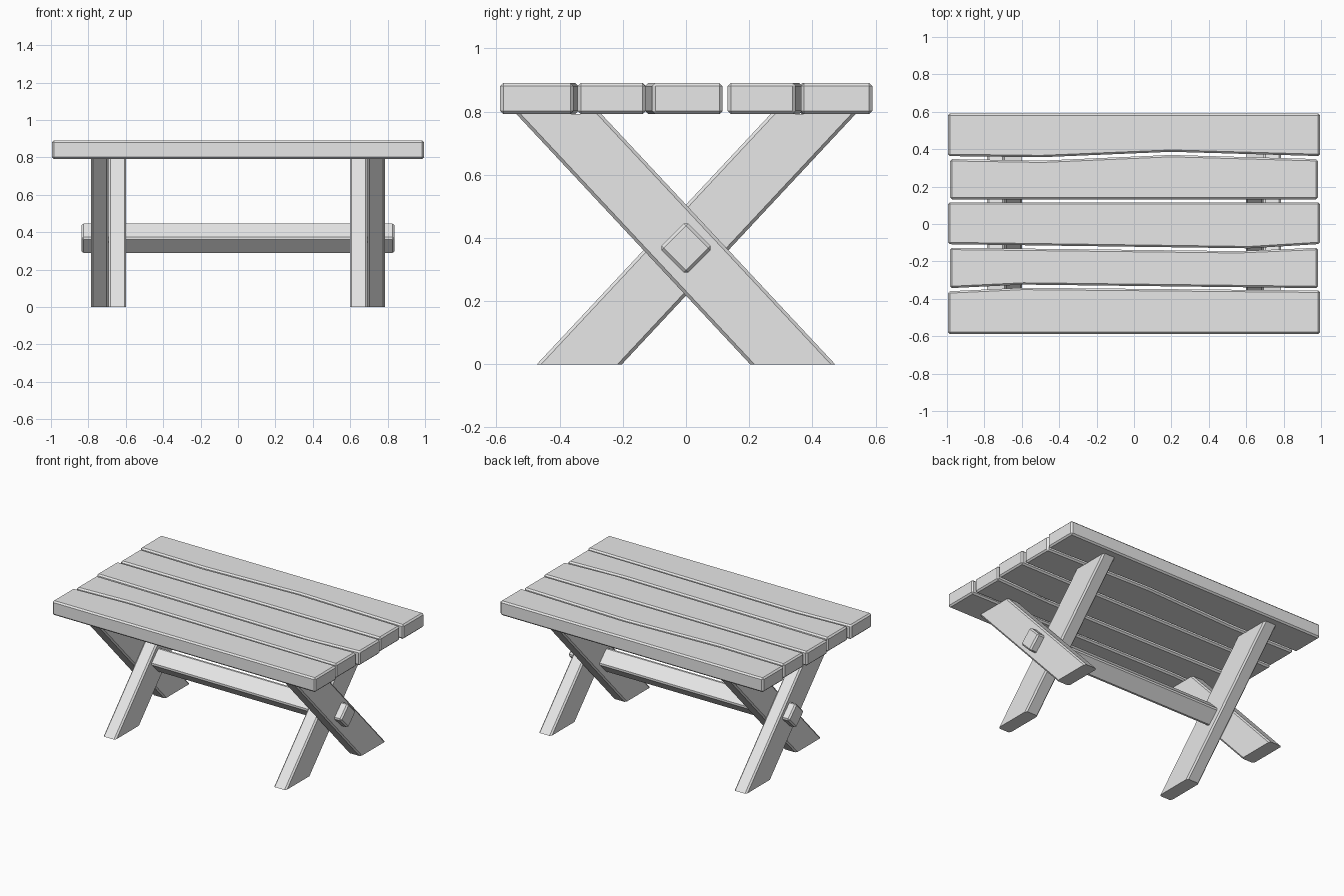
import bpy
import bmesh

cube = bpy.data.objects.get("Cube")
if cube:
    bpy.data.objects.remove(cube, do_unlink=True)

# Single plain colour
grey = bpy.data.materials.new("plain_grey")
grey.use_nodes = True
colour = (0.8, 0.8, 0.8, 1)
grey.diffuse_color = colour
grey.node_tree.nodes["Principled BSDF"].inputs["Base Color"].default_value = colour

CHAMFER = 0.01


def prism(name, outline, offset, chamfered):
    """Extrude an outline by offset, then chamfer the edges the rule picks."""
    bm = bmesh.new()
    base = bm.faces.new([bm.verts.new(p) for p in outline])
    extruded = bmesh.ops.extrude_face_region(bm, geom=[base])
    verts = [v for v in extruded["geom"] if isinstance(v, bmesh.types.BMVert)]
    bmesh.ops.translate(bm, verts=verts, vec=offset)
    bmesh.ops.recalc_face_normals(bm, faces=bm.faces)
    edges = [e for e in bm.edges
             if e.calc_face_angle(0) > 0.3 and chamfered(e.verts[0].co - e.verts[1].co)]
    bmesh.ops.bevel(bm, geom=edges, offset=CHAMFER, segments=1,
                    profile=0.5, affect="EDGES", clamp_overlap=True)
    mesh = bpy.data.meshes.new(name)
    bm.to_mesh(mesh)
    bm.free()
    mesh.materials.append(grey)
    obj = bpy.data.objects.new(name, mesh)
    bpy.context.collection.objects.link(obj)
    return obj


# Table top: planks with gently wandering long edges (half length, front, back)
TOP_BASE, TOP_THICK = 0.792, 0.098
planks = [
    (0.995, [(-1, -0.588), (1, -0.588)],
     [(-1, -0.36), (-0.6, -0.341), (1, -0.356)]),
    (0.983, [(-1, -0.343), (-0.6, -0.324), (1, -0.343)],
     [(-1, -0.127), (0.57, -0.145), (1, -0.127)]),
    (0.995, [(-1, -0.108), (0.62, -0.13), (1, -0.107)],
     [(-1, 0.116), (1, 0.116)]),
    (0.983, [(-1, 0.132), (1, 0.132)],
     [(-1, 0.347), (-0.5, 0.339), (0.2, 0.369), (1, 0.347)]),
    (0.995, [(-1, 0.363), (-0.5, 0.357), (0.2, 0.386), (1, 0.363)],
     [(-1, 0.59), (1, 0.59)]),
]
for i, (half, front, back) in enumerate(planks):
    outline = [(x * half, y, TOP_BASE) for x, y in front + back[::-1]]
    prism(f"top_plank_{i + 1}", outline, (0, 0, TOP_THICK), lambda d: True)

# Crossed legs: outer ones lean forward at the top, inner ones lean back
for side, label in ((1, "left"), (-1, "right")):
    for part, x, lean in (("outer", 0.692, 1), ("inner", 0.598, -1)):
        outline = [(side * x, lean * y, z) for y, z in
                   ((0.203, 0), (0.472, 0), (-0.268, TOP_BASE), (-0.537, TOP_BASE))]
        prism(f"{label}_{part}_leg", outline, (side * 0.094, 0, 0),
              lambda d: abs(d.z) > 0.1 )

# Diamond-section stretcher bar through both leg crossings
REACH, HALF, HEIGHT = 0.836, 0.085, 0.368
diamond = [(-REACH, y * HALF, HEIGHT + z * HALF)
           for y, z in ((1, 0), (0, 1), (-1, 0), (0, -1))]
prism("stretcher_bar", diamond, (2 * REACH, 0, 0), lambda d: True)
